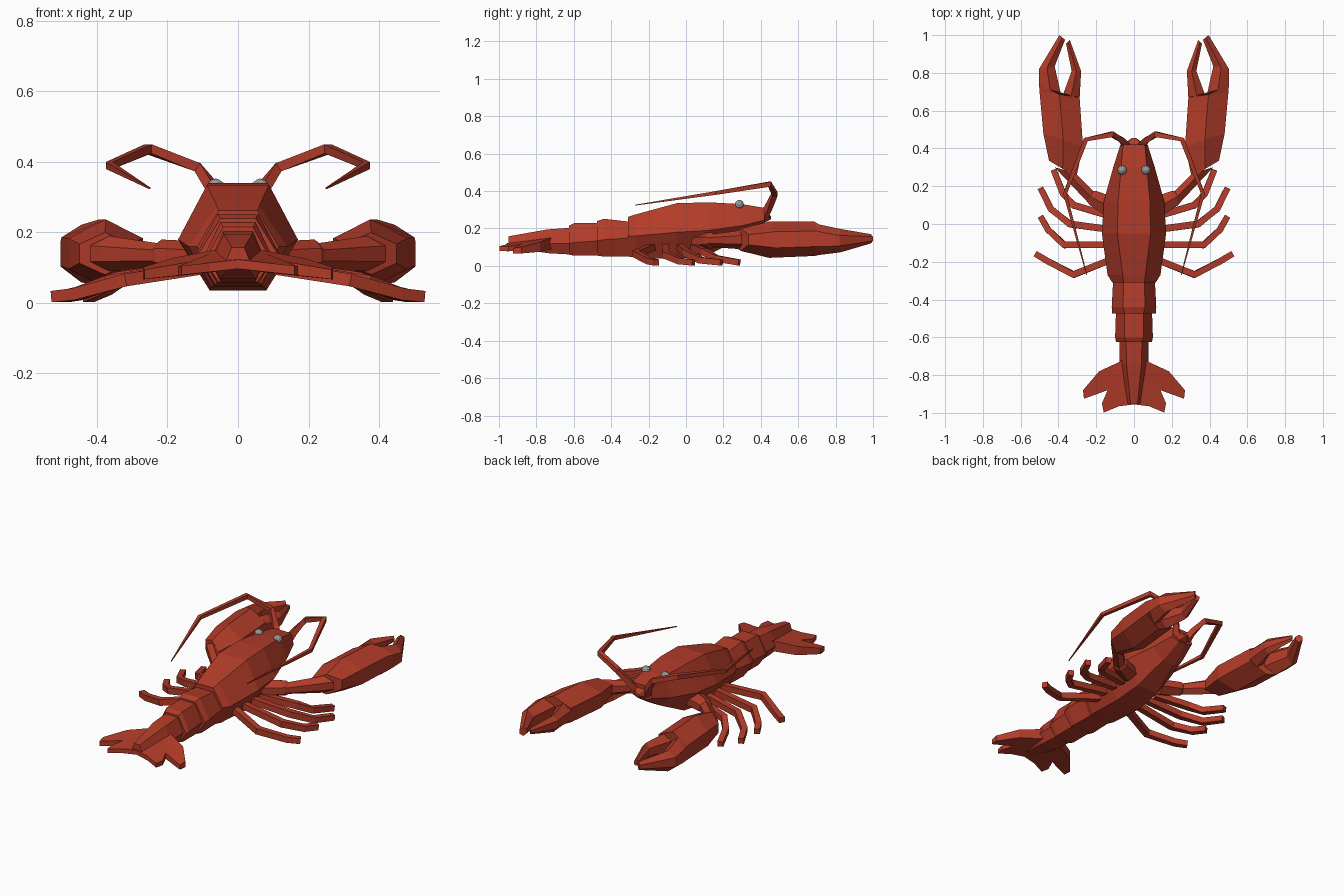
import bpy, bmesh
from mathutils import Vector

if "Cube" in bpy.data.objects:
    bpy.data.objects.remove(bpy.data.objects["Cube"])


def material(name, rgb):
    m = bpy.data.materials.new(name)
    m.diffuse_color = (*rgb, 1)
    m.use_nodes = True
    m.node_tree.nodes["Principled BSDF"].inputs["Base Color"].default_value = m.diffuse_color
    return m


RED = material("shell red", (0.45, 0.045, 0.022))
GREY = material("eye grey", (0.33, 0.33, 0.33))


def finish(name, bm, mat, mirror):
    bmesh.ops.recalc_face_normals(bm, faces=bm.faces)
    me = bpy.data.meshes.new(name)
    bm.to_mesh(me)
    bm.free()
    me.materials.append(mat)
    ob = bpy.data.objects.new(name, me)
    bpy.context.collection.objects.link(ob)
    if mirror:
        mod = ob.modifiers.new("mirror", 'MIRROR')
        mod.use_axis[0] = True
        mod.use_mirror_merge = False
    return ob


def loft(name, rings, mirror=False):
    """Skin between equal-sized rings of points and cap both ends."""
    bm = bmesh.new()
    vs = [[bm.verts.new(p) for p in r] for r in rings]
    n = len(vs[0])
    for a, b in zip(vs, vs[1:]):
        for i in range(n):
            j = (i + 1) % n
            bm.faces.new((a[i], a[j], b[j], b[i]))
    bm.faces.new(vs[0])
    bm.faces.new(vs[-1])
    return finish(name, bm, RED, mirror)


def body(name, sections):
    """Six-sided body; section = y, top half width, top z, mid hw, mid z, bottom hw, bottom z."""
    loft(name, [[(-wt, y, zt), (wt, y, zt), (wm, y, zm), (wb, y, zb), (-wb, y, zb), (-wm, y, zm)]
                for y, wt, zt, wm, zm, wb, zb in sections])


def blade(name, sections):
    """Mirrored six-sided limb; section = inner x, y, outer x, y, centre z, half height."""
    rings = []
    for xi, yi, xo, yo, z, h in sections:
        xm, ym = (xi + xo) / 2, (yi + yo) / 2
        rings.append([(xi, yi, z + h * .45), (xm, ym, z + h), (xo, yo, z + h * .45),
                      (xo, yo, z - h * .45), (xm, ym, z - h), (xi, yi, z - h * .45)])
    loft(name, rings, True)


def tube(name, path, radii):
    """Mirrored four-sided rod along a path."""
    pts = [Vector(p) for p in path]
    rings = []
    for i, p in enumerate(pts):
        t = (pts[min(i + 1, len(pts) - 1)] - pts[max(i - 1, 0)]).normalized()
        side = t.cross(Vector((0, 0, 1))).normalized()
        up = side.cross(t)
        r = radii[i]
        rings.append([p + side * r + up * r, p - side * r + up * r,
                      p - side * r - up * r, p + side * r - up * r])
    loft(name, rings, True)


def lobe(name, outline, mirror=True):
    """Tail fan plate, thinning away from its root."""
    top, bottom = [], []
    for x, y in outline:
        d = min(1, max(0, (-y - .68) / .25))
        z = .13 - .02 * d - .03 * abs(x) / .27
        h = .035 - .022 * d
        top.append((x, y, z + h))
        bottom.append((x, y, z - h))
    loft(name, [top, bottom], mirror)


# carapace
body("carapace", [
    (-.31, .055, .262, .115, .16, .065, .05),
    (-.27, .06, .275, .14, .16, .075, .045),
    (-.05, .088, .335, .17, .18, .08, .035),
    (.12, .084, .34, .16, .19, .07, .06),
    (.30, .068, .33, .11, .215, .04, .15),
    (.42, .058, .31, .072, .245, .025, .225)])
body("snout", [
    (.36, .04, .30, .06, .25, .03, .22),
    (.43, .035, .285, .045, .26, .025, .235),
    (.455, .008, .265, .012, .258, .008, .25)])

# abdomen rings, stepping down in size
body("abdomen_front", [(-.29, .055, .235, .11, .15, .065, .05),
                       (-.44, .058, .252, .118, .14, .07, .05),
                       (-.475, .05, .24, .115, .135, .065, .055)])
body("abdomen_middle", [(-.45, .05, .23, .095, .135, .06, .055),
                        (-.60, .05, .228, .1, .125, .06, .055),
                        (-.625, .042, .215, .095, .12, .055, .06)])
body("abdomen_rear", [(-.60, .042, .205, .078, .12, .05, .06),
                      (-.74, .04, .195, .078, .12, .05, .068),
                      (-.95, .018, .158, .035, .115, .025, .1)])

# tail fan
lobe("tail_fan_outer", [(.03, -.70), (.077, -.73), (.185, -.78), (.27, -.88),
                        (.265, -.925), (.14, -.88), (.03, -.85)])
lobe("tail_fan_inner", [(0, -.72), (.06, -.74), (.14, -.88), (.17, -.95), (.16, -.998),
                        (.08, -.965), (0, -.955)])

# claw arms and claws
blade("claw_arm", [(.10, .14, .13, .03, .13, .045), (.2, .175, .235, .10, .135, .045),
                   (.215, .175, .245, .115, .135, .035), (.31, .27, .42, .30, .14, .05)])
blade("claw", [(.305, .25, .45, .335, .14, .06), (.27, .41, .48, .48, .14, .097),
               (.288, .67, .5, .70, .145, .092), (.385, .68, .503, .74, .14, .082),
               (.42, .835, .503, .82, .135, .062), (.365, .975, .395, 1.0, .145, .025)])
blade("claw_thumb", [(.288, .66, .385, .66, .145, .065), (.28, .81, .33, .81, .145, .05),
                     (.34, .975, .36, .955, .147, .018)])

# four pairs of walking legs
legs = [
    [(.12, .04, .10), (.32, .10, .075), (.375, .16, .04), (.425, .285, .018)],
    [(.12, -.03, .10), (.34, -.0, .07), (.44, .08, .03), (.495, .19, .018)],
    [(.12, -.11, .10), (.37, -.11, .06), (.455, -.03, .025), (.495, .04, .018)],
    [(.10, -.18, .10), (.32, -.268, .065), (.46, -.195, .025), (.522, -.158, .018)]]
for i, path in enumerate(legs):
    tube(f"walking_leg_{i + 1}", path, (.018, .018, .017, .016))

# antennae
tube("antenna", [(.035, .41, .26), (.06, .44, .31), (.115, .475, .385), (.255, .447, .437),
                 (.365, .16, .39), (.25, -.27, .325)], (.02, .016, .014, .013, .01, .002))

# eyes
bm = bmesh.new()
bmesh.ops.create_icosphere(bm, subdivisions=2, radius=.025)
bmesh.ops.translate(bm, verts=bm.verts, vec=(.063, .285, .328))
finish("eye", bm, GREY, True)
